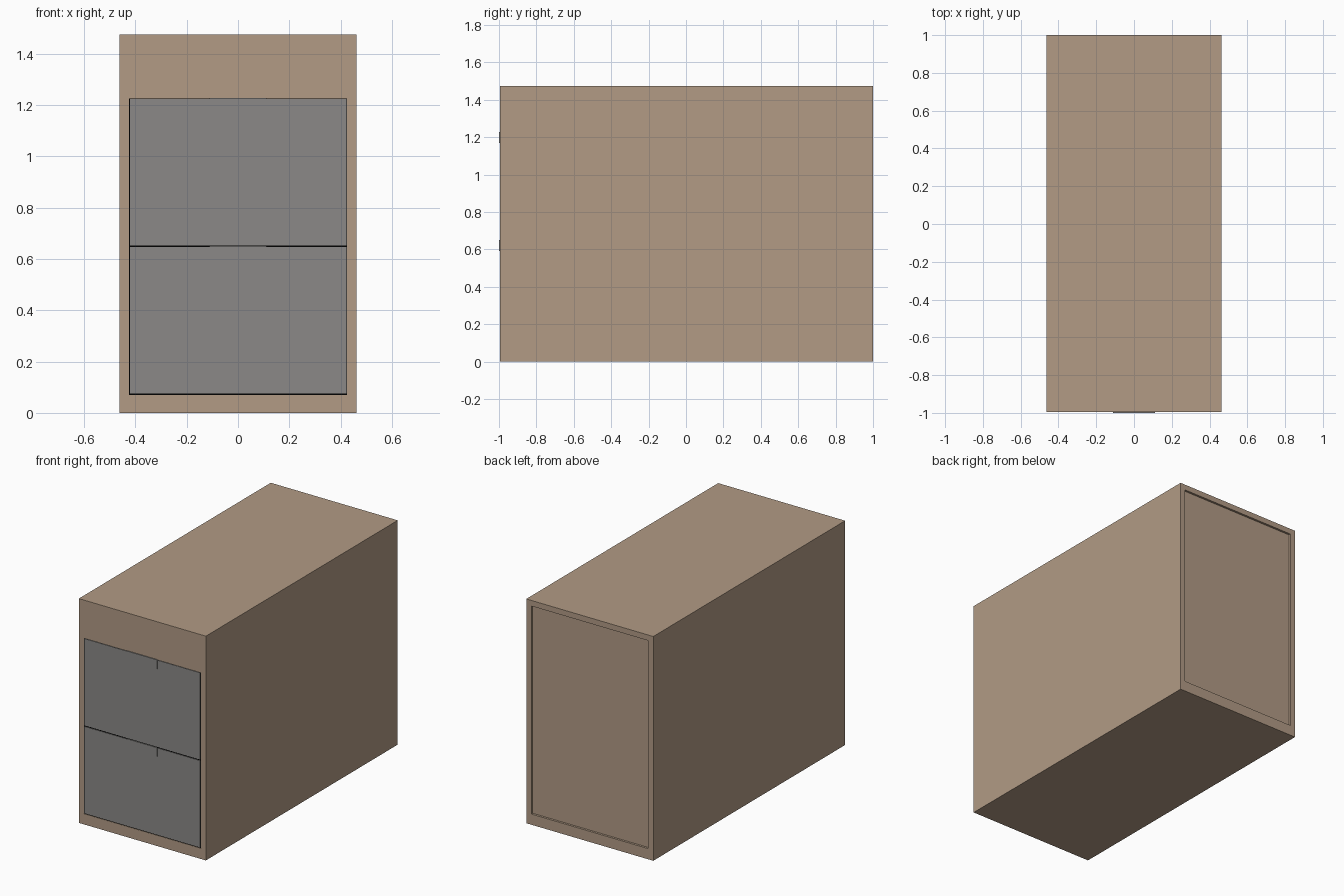
import bpy
import bmesh
from mathutils import Vector

if "Cube" in bpy.data.objects:
    bpy.data.objects.remove(bpy.data.objects["Cube"])


def material(name, rgb):
    m = bpy.data.materials.new(name)
    m.diffuse_color = (*rgb, 1)
    m.use_nodes = True
    m.node_tree.nodes["Principled BSDF"].inputs["Base Color"].default_value = m.diffuse_color
    return m


BROWN = material("light brown", (0.445, 0.328, 0.235))
GREY = material("warm grey", (0.258, 0.250, 0.242))
BLACK = material("black", (0.0, 0.0, 0.0))


def box(name, lo, hi, mat):
    """Axis-aligned box between two corners."""
    bm = bmesh.new()
    bmesh.ops.create_cube(bm, size=1)
    lo, hi = Vector(lo), Vector(hi)
    for v in bm.verts:
        v.co = (lo + hi) / 2 + v.co * (hi - lo)
    mesh = bpy.data.meshes.new(name)
    bm.to_mesh(mesh)
    bm.free()
    mesh.materials.append(mat)
    ob = bpy.data.objects.new(name, mesh)
    bpy.context.collection.objects.link(ob)
    return ob


def cut(target, name, lo, hi):
    """Subtract a hidden box from the target."""
    cutter = box(name, lo, hi, BROWN)
    cutter.hide_render = True
    cutter.hide_viewport = True
    cutter.display_type = 'WIRE'
    mod = target.modifiers.new(name, 'BOOLEAN')
    mod.operation = 'DIFFERENCE'
    mod.solver = 'EXACT'
    mod.object = cutter


FRONT = -0.994
OPEN_X, OPEN_LO, OPEN_HI = 0.425, 0.07, 1.225

# Cabinet body with a drawer opening and a shallow back recess
body = box("cabinet_body", (-0.462, FRONT, 0), (0.462, 1, 1.475), BROWN)
cut(body, "drawer_opening_cutter", (-OPEN_X, -1.1, OPEN_LO), (OPEN_X, 0.9, OPEN_HI))
cut(body, "back_recess_cutter", (-OPEN_X, 0.986, OPEN_LO), (OPEN_X, 1.1, 1.438))

# Dark backing seen through the gaps around the drawers
box("drawer_gap_backing", (-OPEN_X, FRONT + 0.003, OPEN_LO),
    (OPEN_X, FRONT + 0.008, OPEN_HI), BLACK)

# Two drawers, each with a flat pull plate on its top edge
GAP = 0.005
height = (OPEN_HI - OPEN_LO) / 2
for i, label in enumerate(("lower", "upper")):
    z0 = OPEN_LO + i * height + GAP
    z1 = OPEN_LO + (i + 1) * height - 0.002
    box(label + "_drawer", (-OPEN_X + GAP, FRONT - 0.001, z0),
        (OPEN_X - 0.003, 0.85, z1), GREY)
    box(label + "_drawer_pull", (-0.112, -1, z1 - 0.055),
        (0.112, FRONT, z1 + 0.004), GREY)
